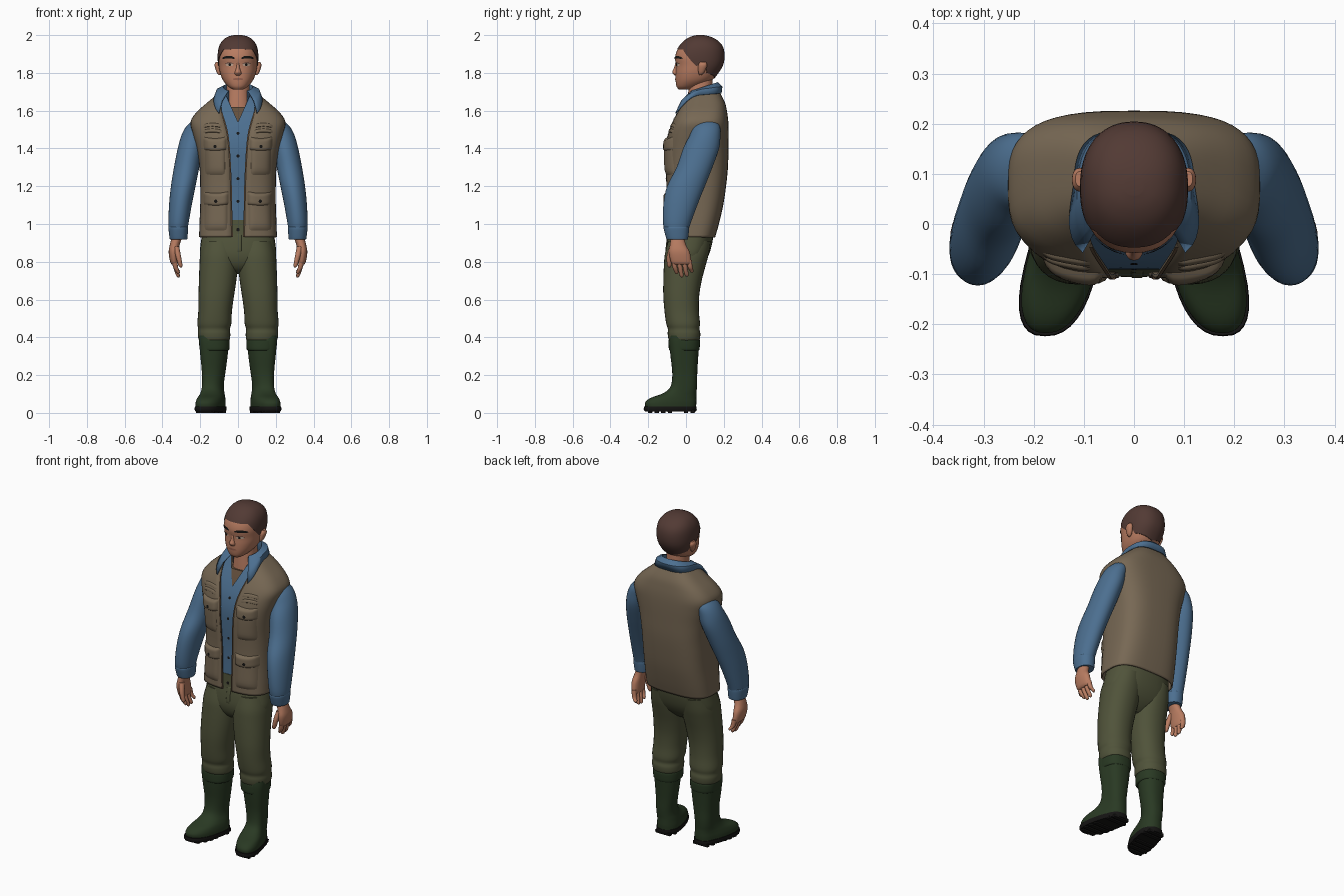
import bpy, bmesh, math
from mathutils import Vector

if "Cube" in bpy.data.objects:
    bpy.data.objects.remove(bpy.data.objects["Cube"])


def material(name, hexcode):
    srgb = [int(hexcode[i:i + 2], 16) / 255 for i in (0, 2, 4)]
    color = [c / 12.92 if c < 0.04 else ((c + 0.055) / 1.055) ** 2.4 for c in srgb] + [1]
    m = bpy.data.materials.new(name)
    m.use_nodes = True
    m.diffuse_color = color
    m.node_tree.nodes["Principled BSDF"].inputs["Base Color"].default_value = color
    return m


SKIN = material("skin", "b87c61")
HAIR = material("dark brown hair", "523a34")
LIPS = material("lips", "96604e")
WHITE = material("eye white", "c2a793")
SHIRT = material("blue shirt", "4c6f90")
VEST = material("khaki vest", "776854")
TRIM = material("brown undershirt and trim", "644f3c")
PANTS = material("olive trousers", "50533a")
BOOT = material("dark green rubber", "293923")
BLACK = material("black", "151413")


def grid(name, rows, mat, wrap=True, caps=True, front=False, thick=0):
    """Skin a list of point rows into a smooth mesh."""
    bm = bmesh.new()
    vs = [[bm.verts.new(p) for p in r] for r in rows]
    n = len(rows[0])
    for a, b in zip(vs, vs[1:]):
        for i in range(n if wrap else n - 1):
            j = (i + 1) % n
            bm.faces.new((a[i], a[j], b[j], b[i]))
    if wrap and caps:
        bm.faces.new(vs[0][::-1])
        bm.faces.new(vs[-1])
    bmesh.ops.remove_doubles(bm, verts=bm.verts, dist=1e-5)
    bmesh.ops.recalc_face_normals(bm, faces=bm.faces)
    if front and sum(f.normal.y * f.calc_area() for f in bm.faces) > 0:
        bmesh.ops.reverse_faces(bm, faces=bm.faces)
    me = bpy.data.meshes.new(name)
    bm.to_mesh(me)
    bm.free()
    me.materials.append(mat)
    me.polygons.foreach_set("use_smooth", [True] * len(me.polygons))
    me.set_sharp_from_angle(angle=0.8)
    ob = bpy.data.objects.new(name, me)
    bpy.context.scene.collection.objects.link(ob)
    if thick:
        mod = ob.modifiers.new("thickness", "SOLIDIFY")
        mod.thickness, mod.offset = thick, 0
    return ob


def smooth(rows, k=4):
    """Catmull-Rom resampling of profile rows."""
    out = []
    for i in range(len(rows) - 1):
        p = [rows[max(0, min(len(rows) - 1, i + d))] for d in (-1, 0, 1, 2)]
        for s in range(k):
            t = s / k
            out.append([b + 0.5 * t * (c - a + t * (2*a - 5*b + 4*c - d + t * (3*(b - c) + d - a)))
                        for a, b, c, d in zip(*p)])
    return out + [list(rows[-1])]


def at(rows, z):
    """Profile row at height z."""
    z = max(rows[0][0], min(rows[-1][0], z))
    for a, b in zip(rows, rows[1:]):
        if z <= b[0]:
            t = (z - a[0]) / (b[0] - a[0])
            return [p + (q - p) * t for p, q in zip(a, b)]
    return rows[-1]


def spot(row, t, e, grow=0):
    """Point on a rounded-square ring; t = 0 is the front."""
    z, hx, yf, yb = row[:4]
    sx, cy = math.sin(t), math.cos(t)
    x = math.copysign(abs(sx) ** (2 / e), sx) * (hx + grow)
    y = (yf + yb) / 2 - math.copysign(abs(cy) ** (2 / e), cy) * ((yb - yf) / 2 + grow)
    return Vector((x, y, z))


def loft(name, rows, mat, e=2.2, side=1, splay=0, k=4, n=32):
    """Closed body from rows of (z, half width, front y, back y, centre x)."""
    out = []
    for r in smooth(rows, k):
        pts = [spot(r, math.tau * i / n, e) for i in range(n)]
        for p in pts:
            p.x = side * (p.x + r[4] + splay * max(0, -p.y))
        out.append(pts)
    return grid(name, out, mat)


def shell(name, rows, inset, edge, mat, e, n=49, thick=0.008):
    """Garment open at the front by edge(row) on each side."""
    out = []
    for r in rows:
        a = math.asin(min(1, edge(r) / (r[1] - inset)) ** (e / 2))
        out.append([spot(r, a + (math.tau - 2 * a) * i / (n - 1), e, -inset) for i in range(n)])
    return grid(name, out, mat, wrap=False, thick=thick)


def front_y(rows, x, z, e):
    r = at(rows, z)
    u = min(0.98, abs(x / r[1]))
    return (r[2] + r[3]) / 2 - (r[3] - r[2]) / 2 * (1 - u ** e) ** (1 / e)


def patch(name, rows, e, cx, cz, w, h, depth, mat, puff=False, arch=0, n=12):
    """Plate or puffed pocket that follows the front of a profile."""
    out = []
    for j in range(n + 1):
        v, row = 2 * j / n - 1, []
        for i in range(n + 1):
            u = 2 * i / n - 1
            x = cx + u * w
            z = cz + arch * (1 - u * u) + v * h * (1 if puff else math.sqrt(max(0, 1 - u * u)))
            d = depth * (1 - u ** 6) * (1 - v ** 6) - 0.004 if puff else depth
            row.append(Vector((x, front_y(rows, x, z, e) - d, z)))
        out.append(row)
    return grid(name, out, mat, wrap=False, front=True)


# Head and hair
HE = 2.25
HEAD = smooth([(1.712, .028, -.038, .03, 0), (1.728, .052, -.05, .07, 0), (1.76, .079, -.055, .135, 0),
               (1.8, .095, -.055, .17, 0), (1.84, .102, -.053, .194, 0), (1.88, .105, -.058, .201, 0),
               (1.92, .102, -.047, .198, 0), (1.95, .092, -.026, .184, 0), (1.975, .072, .002, .155, 0),
               (1.99, .045, .033, .12, 0), (1.996, .015, .06, .09, 0)])
loft("head", HEAD, SKIN, HE, k=1, n=40)
loft("neck", [(1.56, .08, .002, .15, 0), (1.64, .068, .007, .145, 0), (1.7, .062, .012, .142, 0),
              (1.79, .06, .02, .14, 0)], SKIN)
hairline = [(0, 1.926), (45, 1.924), (65, 1.885), (84, 1.835), (96, 1.85), (115, 1.8), (180, 1.77)]
hair_rows = []
for j in range(18):
    v = 1 - (1 - max(0, j - 1) / 16) ** 2
    row = []
    for i in range(72):
        deg = 5 * i
        low = at(hairline, min(deg, 360 - deg))[1]
        r = at(HEAD, low + (1.996 - low) * v)
        r[0] += 0.004 * v
        row.append(spot(r, math.radians(deg), HE, 0.003 if j else -0.003))
    hair_rows.append(row)
grid("hair", hair_rows, HAIR)
loft("nose", [(1.785, .01, -.057, -.03, 0), (1.793, .018, -.066, -.03, 0), (1.805, .017, -.073, -.03, 0),
              (1.825, .01, -.064, -.03, 0), (1.855, .007, -.055, -.03, 0)], SKIN, n=16)
patch("mouth", HEAD, HE, 0, 1.767, .028, .006, .003, LIPS)
for s, side in ((1, "left"), (-1, "right")):
    loft(side + "_ear", [(1.79, .005, .07, .085, .098), (1.805, .012, .065, .098, .102),
                         (1.84, .016, .065, .112, .108), (1.858, .009, .075, .105, .108)], SKIN, side=s, n=16)
    patch(side + "_eyebrow", HEAD, HE, s * .05, 1.877, .035, .0075, .004, BLACK, arch=.006)
    patch(side + "_eye", HEAD, HE, s * .045, 1.843, .021, .008, .003, WHITE)
    patch(side + "_iris", HEAD, HE, s * .044, 1.843, .007, .007, .005, BLACK)
    patch(side + "_eyelid", HEAD, HE, s * .046, 1.848, .024, .002, .006, HAIR, arch=.005)

# Vest, shirt and undershirt: (z, half width, front y, back y, opening)
VE = 3.1
TORSO = smooth([(.93, .202, -.102, .15, .03), (1.0, .2, -.102, .17, .032), (1.1, .196, -.1, .193, .034),
                (1.2, .196, -.1, .208, .036), (1.3, .2, -.104, .218, .04), (1.4, .215, -.104, .221, .046),
                (1.48, .236, -.09, .222, .055), (1.54, .247, -.068, .22, .07), (1.59, .216, -.043, .214, .085),
                (1.64, .16, -.014, .203, .09), (1.69, .1, .014, .178, .085)])
shell("vest", TORSO, 0, lambda r: r[4], VEST, VE)
shell("shirt", [r for r in TORSO if r[0] > .98], .014,
      lambda r: max(0, r[0] - 1.54) * .45, SHIRT, VE, thick=0)
loft("undershirt", [(z, q[1] - .024, q[2] + .022, q[3] - .024, 0)
                    for z in (1.46, 1.52, 1.58, 1.62) for q in [at(TORSO, z)]], TRIM, VE)
for z in (1.12, 1.24, 1.36, 1.48):
    patch("shirt_button", TORSO, VE, 0, z, .008, .008, -.01, BLACK)

# Folded shirt collar lying on the vest, longest at the front points
collar = [[], [], [], []]
for i in range(49):
    f = i / 24 - 1
    t = math.radians(180 + 140 * f)
    s, c = math.sin(t), math.cos(t)
    top = Vector((.08 * s, .09 - .08 * c, 1.722 - .025 * c))
    low = at(TORSO, 1.69 - .105 * abs(f) ** 5)
    tip = spot(low, math.radians(180 + 164 * f), VE, .006 + .006 * abs(f))
    collar[0].append(Vector((.072 * s, .08 - .07 * c, 1.64)))
    collar[1].append(top)
    collar[2].append((top + tip) / 2 + Vector((.01 * s, -.012 * c, .008)))
    collar[3].append(tip)
grid("shirt_collar", collar, SHIRT, wrap=False, thick=.008)

# Vest pockets, flaps and edging
for s, side in ((1, "left"), (-1, "right")):
    for label, cx, low, high, w in (("chest", .122, 1.25, 1.45, .06), ("hip", .118, .955, 1.16, .068)):
        mid = (low + high) / 2
        patch(f"{side}_{label}_pocket", TORSO, VE, s * cx, mid, w, (high - low) / 2, .02, VEST, True)
        patch(f"{side}_{label}_flap", TORSO, VE, s * cx, high - .02, w + .005, .038, .027, VEST, True, -.012)
        patch(f"{side}_{label}_button", TORSO, VE, s * cx, high - .04, .009, .009, .025, BLACK)
    for z in (1.485, 1.515):
        patch(side + "_chest_pleat", TORSO, VE, s * .135, z, .055, .011, .014, VEST, True, .01)
    strip = []
    for r in TORSO[:-8]:
        strip.append([Vector((s * (r[4] + d), front_y(TORSO, r[4] + d, r[0], VE) - .006, r[0]))
                      for d in (-.003, .004)])
    grid(side + "_vest_edging", strip, TRIM, wrap=False, front=True)

# Trouser seat and fly
SEAT = smooth([(.735, .05, -.03, .03, 0), (.755, .11, -.07, .06, 0), (.79, .185, -.095, .094, 0),
               (.84, .202, -.106, .122, 0), (.9, .197, -.102, .139, 0), (.95, .19, -.094, .145, 0),
               (1.02, .184, -.091, .15, 0)])
loft("trouser_seat", SEAT, PANTS, 2.4, k=1)
patch("trouser_fly", SEAT, 2.4, .006, .9, .014, .055, .007, PANTS, True)
patch("trouser_button", SEAT, 2.4, 0, .97, .009, .009, .004, BLACK)

for s, side in ((1, "left"), (-1, "right")):
    # Sleeve and cuff
    loft(side + "_sleeve", [(.93, .042, -.095, .005, .315), (.99, .052, -.12, .02, .316),
                            (1.1, .06, -.12, .06, .305), (1.2, .065, -.1, .1, .29),
                            (1.3, .067, -.05, .14, .272), (1.4, .067, -.015, .175, .252),
                            (1.47, .063, .02, .182, .236), (1.52, .053, .04, .178, .218),
                            (1.555, .025, .08, .15, .205)], SHIRT, 2, s)
    loft(side + "_cuff", [(.918, .044, -.1, .008, .315), (.925, .047, -.105, .011, .315),
                          (.975, .052, -.118, .017, .316), (.985, .05, -.115, .015, .316)], SHIRT, side=s)
    # Hand
    loft(side + "_palm", [(.785, .014, -.068, .022, .335), (.8, .021, -.08, .028, .338),
                          (.85, .026, -.09, .02, .341), (.89, .026, -.085, .0, .335),
                          (.93, .028, -.08, -.01, .322)], SKIN, side=s, n=20)
    for i, tip in enumerate((.735, .718, .722, .742)):
        y = -.062 + .027 * i
        loft(f"{side}_finger_{i + 1}", [(tip, .004, y + .008, y + .016, .315), (tip + .01, .01, y + .001, y + .022, .318),
                                        (.77, .013, y - .009, y + .016, .33), (.81, .014, y - .016, y + .012, .337)],
             SKIN, side=s, n=12)
    loft(side + "_thumb", [(.77, .004, -.092, -.084, .302), (.782, .011, -.1, -.077, .305),
                           (.83, .014, -.102, -.07, .316), (.88, .016, -.088, -.05, .327)], SKIN, side=s, n=12)
    # Trouser leg with gathered hem
    loft(side + "_trouser_leg", [(.375, .07, -.08, .065, .126), (.39, .083, -.092, .073, .126),
                                 (.42, .086, -.097, .076, .127), (.445, .084, -.096, .071, .127),
                                 (.475, .09, -.105, .074, .125), (.54, .089, -.114, .068, .121),
                                 (.62, .094, -.12, .07, .115), (.7, .099, -.12, .083, .108),
                                 (.78, .102, -.117, .104, .102), (.84, .1, -.112, .12, .1),
                                 (.91, .088, -.095, .132, .098)], PANTS, side=s)
    # Boot, top band, sole and treads
    loft(side + "_boot", [(.03, .07, -.215, .053, .126), (.055, .07, -.216, .055, .126),
                          (.078, .066, -.19, .055, .126), (.1, .06, -.13, .055, .127),
                          (.125, .056, -.092, .057, .129), (.16, .056, -.076, .059, .129),
                          (.22, .061, -.073, .06, .126), (.3, .07, -.082, .065, .124),
                          (.37, .076, -.088, .07, .124), (.41, .076, -.086, .07, .125)],
         BOOT, 2.4, s, .23)
    loft(side + "_boot_band", [(.33, .073, -.086, .068, .124), (.34, .079, -.091, .072, .124),
                               (.38, .081, -.092, .074, .125), (.387, .078, -.09, .07, .125)], BOOT, 2.3, s, .05)
    loft(side + "_boot_sole", [(.007, .07, -.217, .053, .126), (.018, .074, -.224, .057, .126),
                               (.034, .073, -.222, .056, .126)], BLACK, 2.5, s, .23, k=2)
    for y, w in ((-.19, .045), (-.155, .06), (-.12, .065), (-.085, .064), (.0, .062), (.035, .05)):
        loft(side + "_boot_tread", [(0, w, y - .011, y + .011, .126), (.016, w, y - .013, y + .013, .126)],
             BLACK, 8, s, .23, k=1, n=16)
